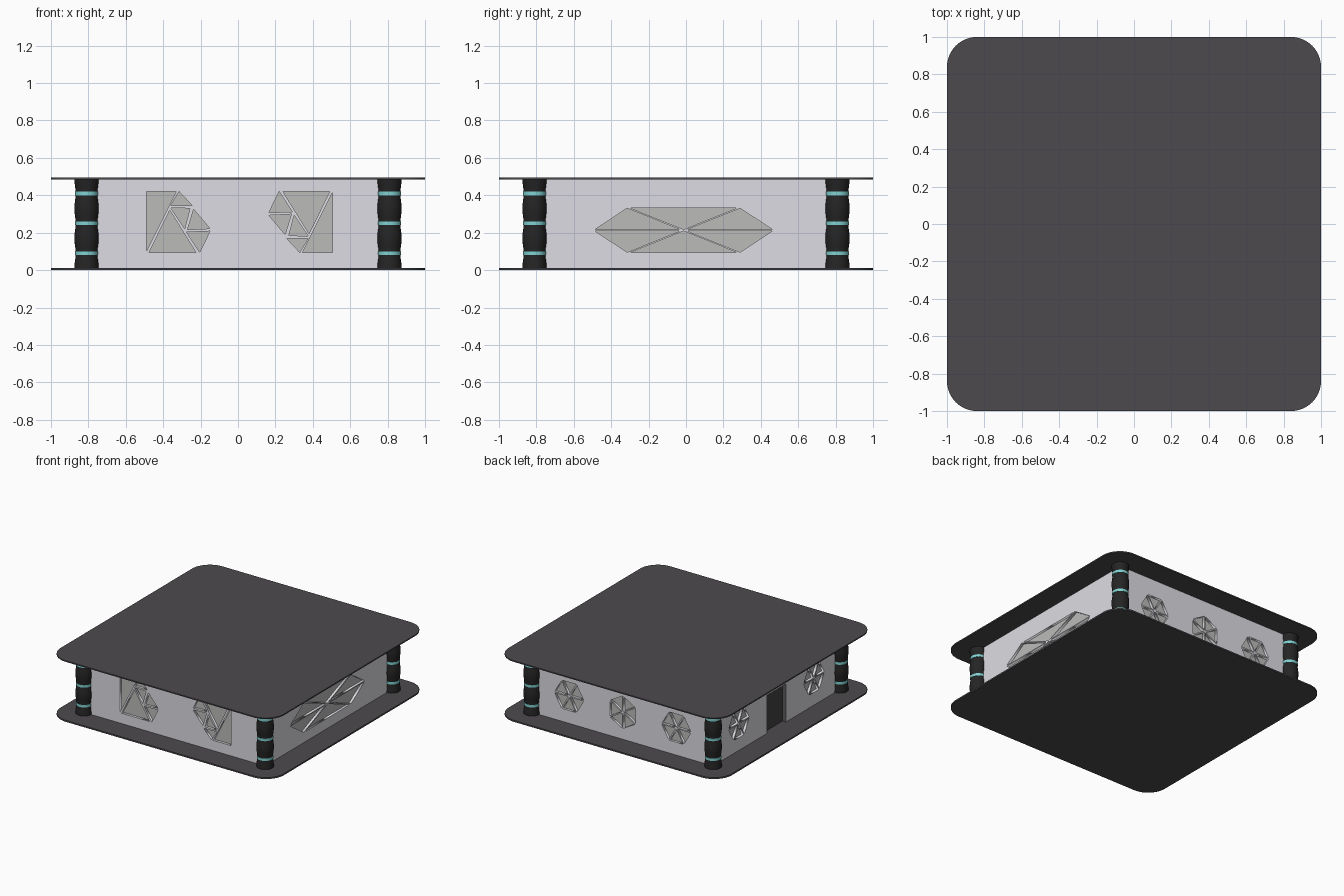
import bpy, bmesh, math
from mathutils import Matrix, Vector

if "Cube" in bpy.data.objects:
    bpy.data.objects.remove(bpy.data.objects["Cube"])

WALL = 0.81          # distance of the outer wall faces and columns from the centre
Z0, Z1 = 0.012, 0.486


def mat(name, r, g, b):
    m = bpy.data.materials.new(name)
    m.diffuse_color = (r, g, b, 1)
    m.use_nodes = True
    m.node_tree.nodes["Principled BSDF"].inputs["Base Color"].default_value = m.diffuse_color
    return m


dark = mat("slab_dark", 0.075, 0.068, 0.075)
black = mat("column_black", 0.018, 0.018, 0.018)
cyan = mat("ring_cyan", 0.22, 0.65, 0.65)
pale = mat("wall_pale", 0.72, 0.72, 0.77)
glass = mat("pane_grey", 0.5, 0.5, 0.49)
door_mat = mat("door_dark", 0.06, 0.055, 0.06)


def plate(name, loops, half, matrix, material):
    """Filled flat outline (inner loops become holes) with thickness 2*half."""
    cu = bpy.data.curves.new(name, 'CURVE')
    cu.dimensions = '2D'
    cu.fill_mode = 'BOTH'
    cu.extrude = half
    for pts in loops:
        sp = cu.splines.new('POLY')
        sp.points.add(len(pts) - 1)
        for p, q in zip(sp.points, pts):
            p.co = (q[0], q[1], 0, 1)
        sp.use_cyclic_u = True
    cu.materials.append(material)
    ob = bpy.data.objects.new(name, cu)
    ob.matrix_world = matrix
    bpy.context.collection.objects.link(ob)
    bpy.ops.object.select_all(action='DESELECT')
    ob.select_set(True)
    bpy.context.view_layer.objects.active = ob
    bpy.ops.object.convert(target='MESH')
    return bpy.context.object


def lathe(name, profile, x, y, material, sides=32):
    bm = bmesh.new()
    vs = [bm.verts.new((r, 0, z)) for r, z in profile]
    es = [bm.edges.new(e) for e in zip(vs, vs[1:])]
    bmesh.ops.spin(bm, geom=vs + es, cent=(0, 0, 0), axis=(0, 0, 1),
                   angle=2 * math.pi, steps=sides)
    bmesh.ops.remove_doubles(bm, verts=bm.verts, dist=1e-5)
    bmesh.ops.recalc_face_normals(bm, faces=bm.faces)
    me = bpy.data.meshes.new(name)
    bm.to_mesh(me)
    bm.free()
    me.materials.append(material)
    ob = bpy.data.objects.new(name, me)
    ob.location = (x, y, 0)
    bpy.context.collection.objects.link(ob)
    bpy.ops.object.select_all(action='DESELECT')
    ob.select_set(True)
    bpy.context.view_layer.objects.active = ob
    bpy.ops.object.shade_smooth_by_angle(angle=math.radians(30))


# Floor and roof slabs with rounded corners
rounded = []
R = 0.16
for k, (sx, sy) in enumerate([(1, 1), (-1, 1), (-1, -1), (1, -1)]):
    for i in range(13):
        a = math.pi / 2 * (k + i / 12)
        rounded.append((sx * (1 - R) + R * math.cos(a), sy * (1 - R) + R * math.sin(a)))
plate("floor_slab", [rounded], 0.006, Matrix.Translation((0, 0, 0.006)), dark)
plate("roof_slab", [rounded], 0.005, Matrix.Translation((0, 0, 0.49)), dark)

# Corner columns: bulging segments pinched at three rings
ring_z = (0.09, 0.25, 0.41)
profile = []
for i in range(49):
    z = Z0 + (Z1 - Z0) * i / 48
    profile.append((0.0615 - 0.0035 * math.cos(2 * math.pi * (z - 0.09) / 0.16), z))
for sx in (-1, 1):
    for sy in (-1, 1):
        lathe("column", profile, sx * WALL, sy * WALL, black)
        for z in ring_z:
            lathe("column_ring", [(0.05, z - 0.01), (0.0605, z - 0.01),
                                  (0.0605, z + 0.01), (0.05, z + 0.01)],
                  sx * WALL, sy * WALL, cyan)


def inset(tri, gap):
    """Shrink a triangle towards its incentre, leaving a bar of width 2*gap."""
    a, b, c = (Vector(p) for p in tri)
    la, lb, lc = (b - c).length, (c - a).length, (a - b).length
    per = la + lb + lc
    ctr = (a * la + b * lb + c * lc) / per
    rad = abs((b - a).cross(c - a)) / per
    return [tuple(ctr + (p - ctr) * (1 - gap / rad)) for p in (a, b, c)]


def fan(centre, rim, gap=0.005):
    return [inset((centre, rim[i], rim[(i + 1) % len(rim)]), gap) for i in range(len(rim))]


def hexagon(u, turn=0, z=0.23, r=0.138):
    return fan((u, z), [(u + r * math.cos(math.radians(60 * i + turn)),
                         z + r * math.sin(math.radians(60 * i + turn))) for i in range(6)])


# Irregular front window, and its copy turned half round
shards = [[(-0.49, 0.42), (-0.33, 0.42), (-0.49, 0.10)],
          [(-0.475, 0.095), (-0.365, 0.32), (-0.225, 0.095)],
          [(-0.315, 0.42), (-0.245, 0.345), (-0.36, 0.345)],
          [(-0.36, 0.333), (-0.257, 0.33), (-0.285, 0.222)],
          [(-0.237, 0.325), (-0.15, 0.222), (-0.27, 0.216)],
          [(-0.275, 0.203), (-0.15, 0.208), (-0.205, 0.095)]]
front = shards + [[(0.015 - u, 0.515 - z) for u, z in t] for t in shards]

# Stretched six-sided window on the right
side = fan((-0.013, 0.213), [(0.475, 0.213), (0.29, 0.335), (-0.315, 0.335),
                             (-0.50, 0.213), (-0.315, 0.091), (0.29, 0.091)], 0.004)

# Walls with pane openings; u runs to the right seen from outside
walls = [("front", 0, front, False),
         ("right", 90, side, False),
         ("back", 180, hexagon(-0.48) + hexagon(0, 30) + hexagon(0.48), False),
         ("left", 270, hexagon(-0.48) + hexagon(0.48), True)]
T = 0.02
for name, turn, panes, has_door in walls:
    def frame(depth):
        return (Matrix.Rotation(math.radians(turn), 4, 'Z')
                @ Matrix.Translation((0, -WALL + depth, 0))
                @ Matrix.Rotation(math.pi / 2, 4, 'X'))
    outline = [(-WALL, Z0), (WALL, Z0), (WALL, Z1), (-WALL, Z1)]
    if has_door:
        outline[1:1] = [(-0.12, Z0), (-0.12, 0.32), (0.12, 0.32), (0.12, Z0)]
        plate("door", [[(-0.12, Z0), (0.12, Z0), (0.12, 0.32), (-0.12, 0.32)]],
              0.004, frame(0.034), door_mat)
    plate(name + "_wall", [outline] + panes, T, frame(T), pale)
    plate(name + "_panes", panes, 0.004, frame(0.024), glass)
